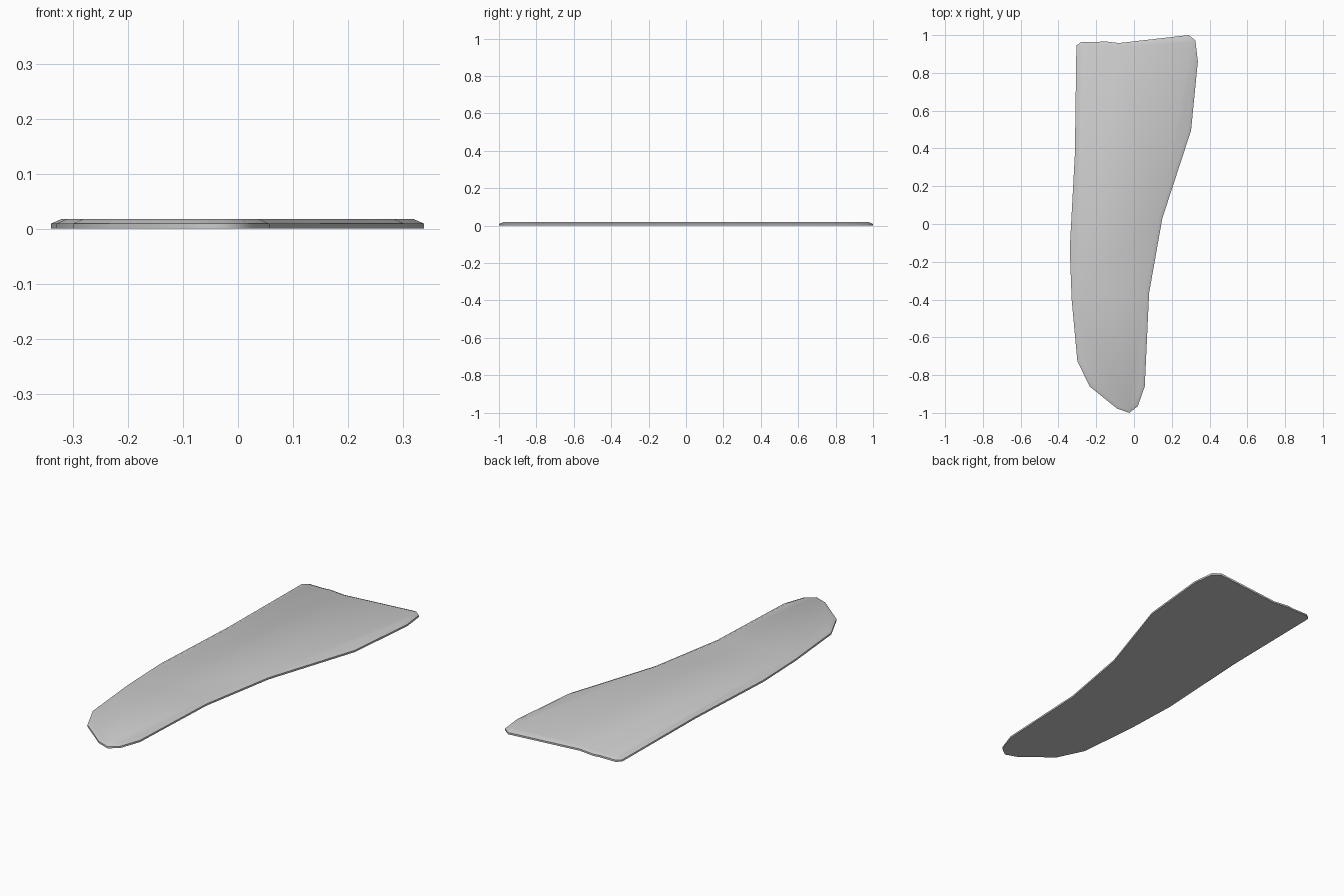
import bpy, bmesh, math
from mathutils import Vector

if "Cube" in bpy.data.objects:
    bpy.data.objects.remove(bpy.data.objects["Cube"])

# Blade outline seen from above, clockwise from the rear left corner
OUTLINE = [
    (-0.305, 0.945), (-0.28, 0.963), (-0.19, 0.963), (-0.165, 0.968), (-0.08, 0.958),
    (0.29, 1.0), (0.325, 0.972), (0.338, 0.86), (0.302, 0.495), (0.15, 0.03),
    (0.08, -0.365), (0.057, -0.86), (0.02, -0.965), (-0.025, -1.0), (-0.09, -0.977),
    (-0.235, -0.86), (-0.30, -0.725), (-0.33, -0.4), (-0.34, -0.13), (-0.313, 0.37),
]


def inset(points, d):
    """Move every edge of a clockwise outline inward by d (mitred corners)."""
    pts = [Vector(p) for p in points]
    out = []
    for i, p in enumerate(pts):
        a = (p - pts[i - 1]).normalized()
        b = (pts[(i + 1) % len(pts)] - p).normalized()
        na, nb = Vector((a.y, -a.x)), Vector((b.y, -b.x))
        out.append(p + (na + nb) * d / (1 + na.dot(nb)))
    return out


# Flat blade: upright lower rim, sloped upper rim, flat caps
bm = bmesh.new()
rings = [[bm.verts.new((x, y, z)) for x, y in inset(OUTLINE, d)]
         for d, z in ((0.0, 0.0), (0.0, 0.009), (0.02, 0.018))]
n = len(OUTLINE)
for low, high in zip(rings, rings[1:]):
    for i in range(n):
        j = (i + 1) % n
        bm.faces.new((low[i], low[j], high[j], high[i]))
bm.faces.new(rings[0])
bm.faces.new(rings[-1])
bmesh.ops.recalc_face_normals(bm, faces=bm.faces)
mesh = bpy.data.meshes.new("flat_blade")
bm.to_mesh(mesh)
bm.free()

blade = bpy.data.objects.new("flat_blade", mesh)
bpy.context.collection.objects.link(blade)
bpy.context.view_layer.objects.active = blade
blade.select_set(True)
bpy.ops.object.shade_smooth_by_angle(angle=math.radians(65))
